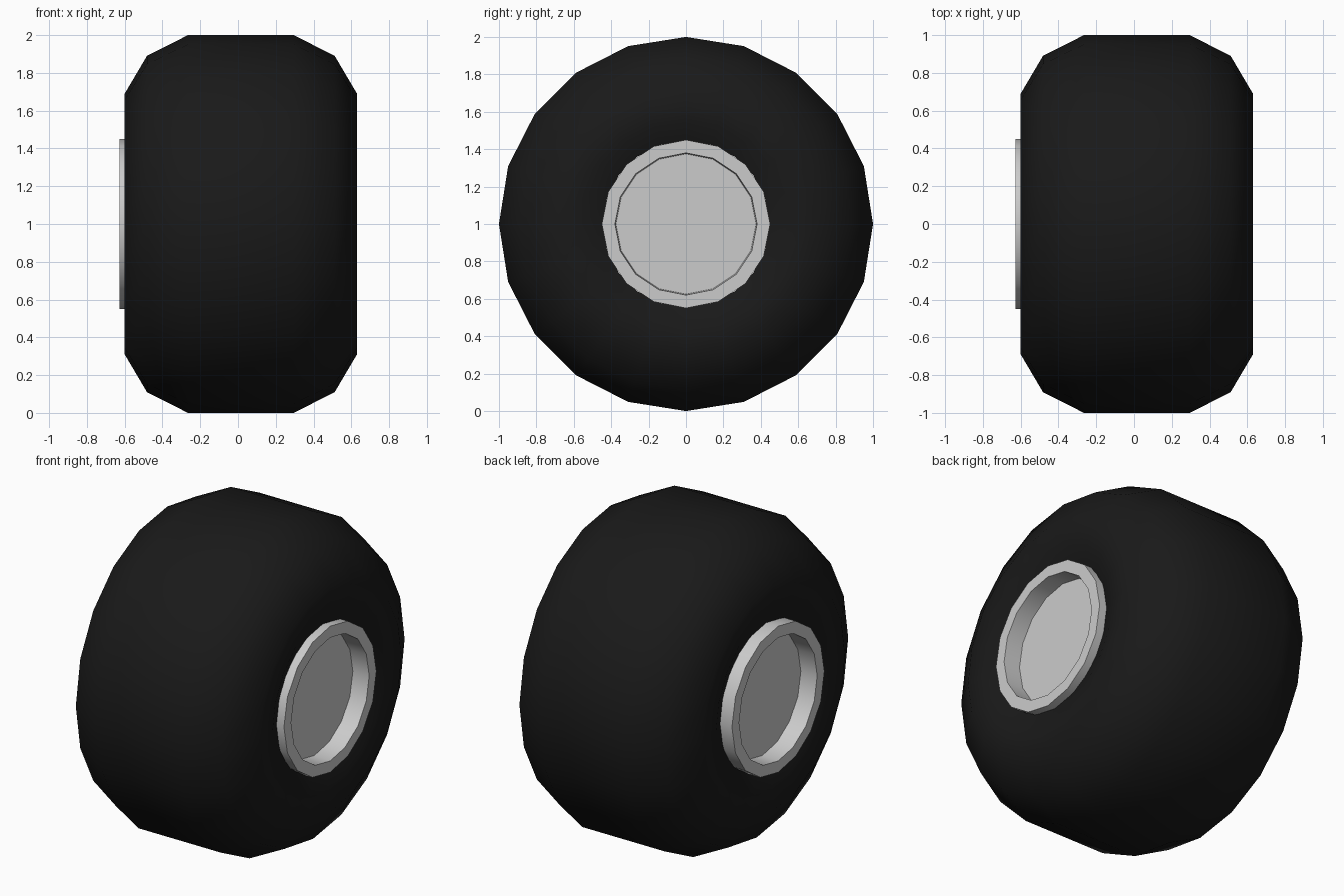
import bpy, bmesh
from math import cos, sin, pi, radians

if "Cube" in bpy.data.objects:
    bpy.data.objects.remove(bpy.data.objects["Cube"])


def material(name, color):
    m = bpy.data.materials.new(name)
    m.diffuse_color = color
    m.use_nodes = True
    m.node_tree.nodes["Principled BSDF"].inputs["Base Color"].default_value = m.diffuse_color
    return m


def lathe_x(name, profile, sides, mat, closed=False, caps=False):
    """Spin a list of (x, radius) points around the wheel axle (x axis, z = 1)."""
    bm = bmesh.new()
    rings = []
    for x, r in profile:
        rings.append([bm.verts.new((x, r * cos(2 * pi * i / sides),
                                    1 + r * sin(2 * pi * i / sides)))
                      for i in range(sides)])
    pairs = list(zip(rings, rings[1:]))
    if closed:
        pairs.append((rings[-1], rings[0]))
    for a, b in pairs:
        for i in range(sides):
            j = (i + 1) % sides
            bm.faces.new((a[i], a[j], b[j], b[i]))
    if caps:
        bm.faces.new(rings[0])
        bm.faces.new(rings[-1])
    bmesh.ops.recalc_face_normals(bm, faces=bm.faces)
    mesh = bpy.data.meshes.new(name)
    bm.to_mesh(mesh)
    bm.free()
    mesh.materials.append(mat)
    ob = bpy.data.objects.new(name, mesh)
    bpy.context.collection.objects.link(ob)
    bpy.ops.object.select_all(action='DESELECT')
    ob.select_set(True)
    bpy.context.view_layer.objects.active = ob
    bpy.ops.object.shade_smooth_by_angle(angle=radians(35))
    return ob


rubber = material("black_rubber", (0.01, 0.01, 0.01, 1))
metal = material("light_metal", (0.8, 0.82, 0.83, 1))

# Fat tyre: half profile from bead to tread, mirrored across its own centre
offset = 0.015
half = [(0.56, 0.445), (0.605, 0.55), (0.615, 0.69), (0.497, 0.89), (0.28, 1.0)]
tyre_profile = [(offset + x, r) for x, r in half]
tyre_profile += [(offset - x, r) for x, r in reversed(half)]
lathe_x("tyre", tyre_profile, 20, rubber, closed=True)

# Rim barrel with a dished hub face on each side
dish = [(0.52, 0.375), (0.628, 0.38), (0.628, 0.45)]
rim_profile = dish + [(-x, r) for x, r in reversed(dish)]
lathe_x("rim", rim_profile, 16, metal, caps=True)
